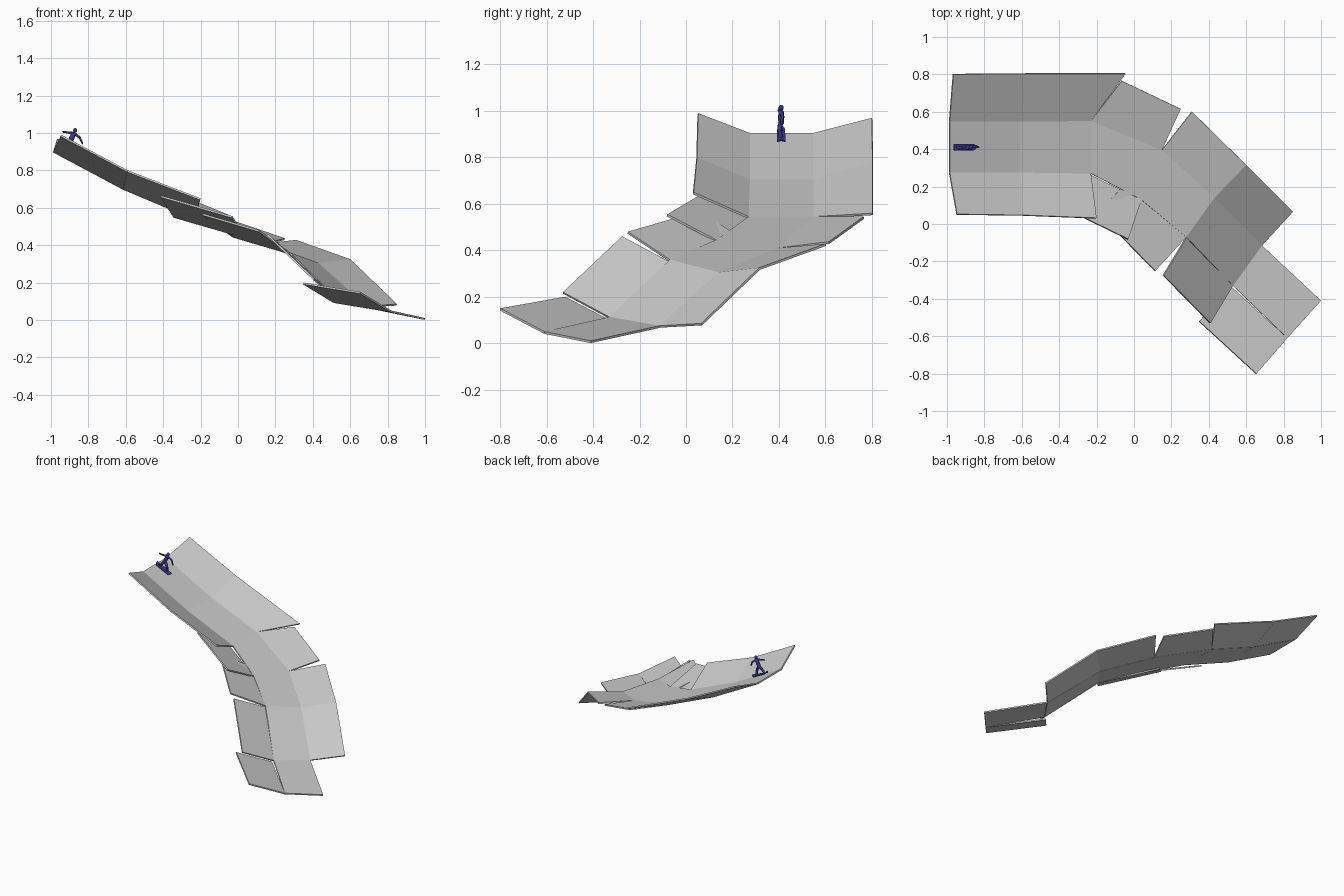
import bpy, bmesh, math
from mathutils import Vector as V

if "Cube" in bpy.data.objects:
    bpy.data.objects.remove(bpy.data.objects["Cube"])

def mesh_object(name, verts, faces):
    me = bpy.data.meshes.new(name)
    me.from_pydata([tuple(v) for v in verts], [], faces)
    me.update()
    ob = bpy.data.objects.new(name, me)
    bpy.context.collection.objects.link(ob)
    return ob

def plate(name, a, b, c, d, thick=0.01):
    """Thin quad panel; its upper side passes through the four points."""
    top = [V(p) for p in (a, b, c, d)]
    n = (top[2] - top[0]).cross(top[3] - top[1]).normalized()
    if n.z < 0:
        top.reverse()
        n = -n
    low = [p - n * thick for p in top]
    for p in low:
        p.z = max(p.z, 0)
    sides = [(i, i + 4, (i + 1) % 4 + 4, (i + 1) % 4) for i in range(4)]
    return mesh_object(name, top + low, [(0, 1, 2, 3), (7, 6, 5, 4)] + sides)

# Floor edges of the course, top to bottom
front_rail = [(-.985, .275, .905), (-.61, .275, .705), (-.23, .27, .545), (.04, .13, .445),
              (.28, -.07, .36), (.53, -.33, .113), (.82, -.61, .05)]
back_rail = [(-.985, .548, .905), (-.61, .548, .705), (-.23, .55, .545), (.15, .395, .41),
             (.43, .14, .305), (.685, -.115, .075), (1, -.41, .01)]
# Upper wall edges: start and end of every panel
front_tops = [((-.945, .053, .99), (-.59, .048, .80)), ((-.59, .048, .80), (-.2, .033, .65)),
              ((-.41, .105, .665), (-.03, -.08, .555)), ((-.19, .06, .57), (.115, -.25, .48)),
              ((.16, -.275, .46), (.41, -.53, .22)), ((.35, -.52, .20), (.655, -.8, .15))]
back_tops = [((-.965, .8, .97), (-.58, .803, .78)), ((-.58, .803, .78), (-.045, .803, .56)),
             ((-.065, .765, .545), (.25, .615, .437)), ((.31, .6, .428), (.6, .315, .325)),
             ((.6, .315, .325), (.85, .065, .085))]

# Floor panels
for i in range(6):
    plate(f"floor_panel_{i + 1}", front_rail[i], front_rail[i + 1], back_rail[i + 1], back_rail[i])

# Front walls: parallelograms hung from the end of each floor edge, overlapping on the bend
for i, (s, e) in enumerate(front_tops):
    low_end = V(front_rail[i + 1])
    low_start = low_end + V(s) - V(e)
    if i < 2:
        low_start = V(front_rail[i])
    plate(f"front_wall_{i + 1}", low_start, low_end, e, s)

# Back walls
for i, (s, e) in enumerate(back_tops):
    plate(f"back_wall_{i + 1}", back_rail[i], back_rail[i + 1], e, s)

# Rider
navy = bpy.data.materials.new("navy")
navy.diffuse_color = (.04, .04, .27, 1)
navy.use_nodes = True
navy.node_tree.nodes["Principled BSDF"].inputs["Base Color"].default_value = navy.diffuse_color
RY = .41

def finish(ob):
    ob.data.materials.append(navy)
    ob.data.polygons.foreach_set("use_smooth", [True] * len(ob.data.polygons))

def limb(name, points, radii, sides=10):
    """Chain of tapered tubes with round joints."""
    bm = bmesh.new()
    pts = [V(p) for p in points]
    for p, r in zip(pts, radii):
        ball = bmesh.ops.create_uvsphere(bm, u_segments=sides, v_segments=6, radius=r)["verts"]
        bmesh.ops.translate(bm, verts=ball, vec=p)
    for p, q, r, s in zip(pts, pts[1:], radii, radii[1:]):
        tube = bmesh.ops.create_cone(bm, segments=sides, radius1=r, radius2=s,
                                     depth=(q - p).length)["verts"]
        rot = (q - p).to_track_quat('Z', 'Y').to_matrix()
        bmesh.ops.rotate(bm, verts=tube, matrix=rot)
        bmesh.ops.translate(bm, verts=tube, vec=(p + q) / 2)
    me = bpy.data.meshes.new(name)
    bm.to_mesh(me)
    bm.free()
    ob = bpy.data.objects.new(name, me)
    bpy.context.collection.objects.link(ob)
    finish(ob)

# Snowboard: rounded outline laid along the slope
outline = []
for k in range(20):
    a = math.tau * k / 20
    end = .05 if math.cos(a) >= 0 else -.05
    outline.append((end + .018 * math.cos(a), .018 * math.sin(a)))
n = len(outline)
verts = [(x, y, z + 40 * max(0, abs(x) - .05) ** 2) for z in (-.003, .003) for x, y in outline]
board = mesh_object("snowboard", verts, [tuple(range(n))[::-1], tuple(range(n, 2 * n))] +
                    [(i, (i + 1) % n, (i + 1) % n + n, i + n) for i in range(n)])
board.location = (-.91, RY, .892)
board.rotation_euler = (0, math.atan(.5), 0)
board.data.materials.append(navy)

# Body, head and limbs
limb("torso", [(-.898, RY, .952), (-.888, RY, .975), (-.879, RY, .993)], [.013, .014, .012])
limb("head", [(-.872, RY, 1.012), (-.871, RY, 1.015)], [.011, .011])
limb("rear_leg", [(-.902, RY, .95), (-.916, RY - .008, .933), (-.942, RY, .914)], [.011, .009, .008])
limb("lead_leg", [(-.894, RY, .95), (-.876, RY - .008, .922), (-.878, RY, .882)], [.011, .009, .008])
limb("rear_arm", [(-.883, RY, .998), (-.908, RY - .01, 1.002), (-.935, RY - .01, 1.006)], [.008, .006, .005])
limb("lead_arm", [(-.874, RY, .995), (-.846, RY + .006, .975), (-.832, RY, .944)], [.008, .006, .005])
